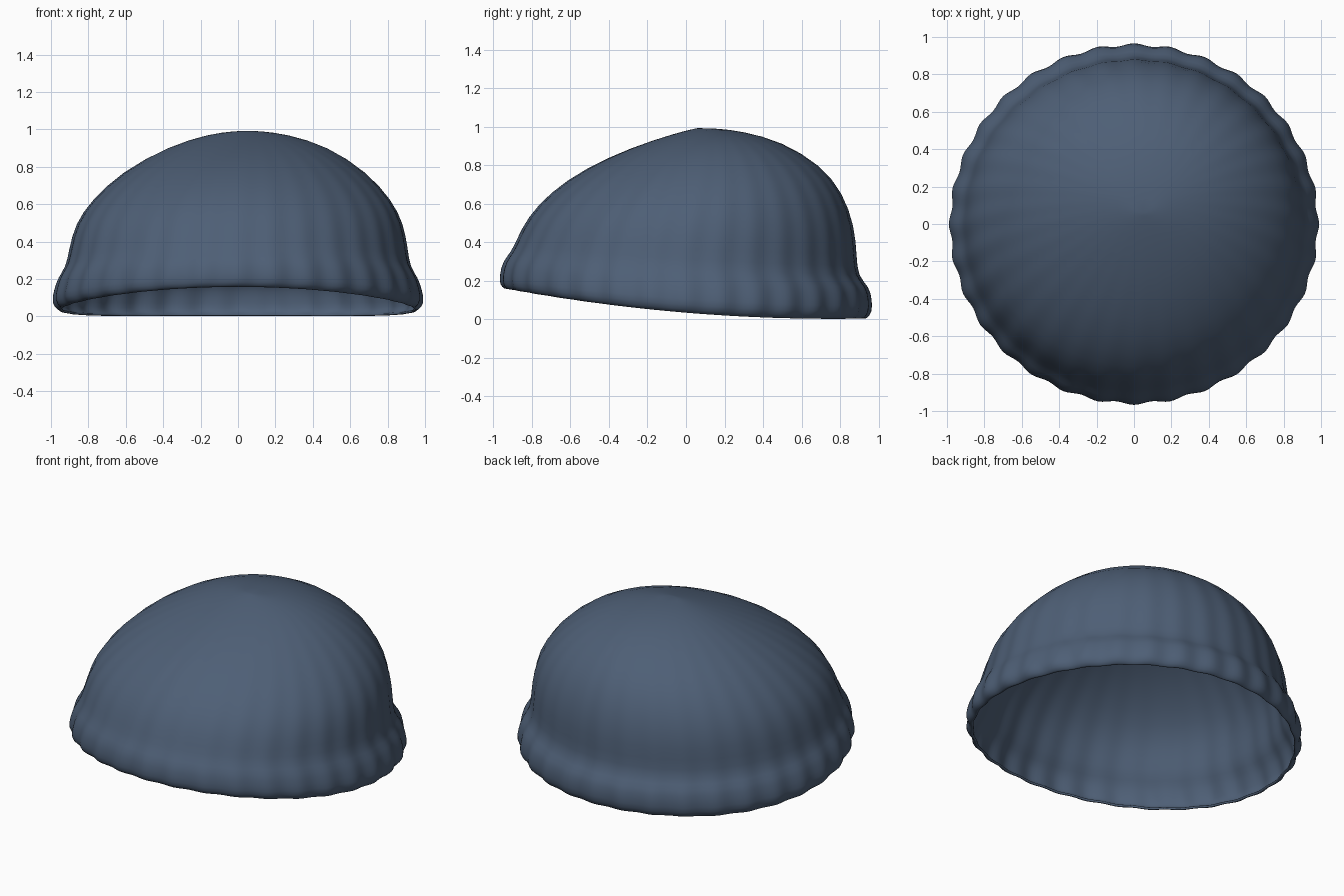
import bpy, bmesh, math

SEGS = 128
RIBS = 32

# One row per ring, rim to crown:
# right, left, front, back extents, height at front / side / back, rib depth
RINGS = [
    (0.945, 0.945, 0.930, 0.925, 0.158, 0.035, 0.004, 0.010),
    (0.965, 0.965, 0.945, 0.940, 0.156, 0.030, 0.000, 0.016),
    (1.003, 1.003, 0.972, 0.972, 0.178, 0.070, 0.035, 0.024),
    (0.988, 0.988, 0.972, 0.970, 0.230, 0.140, 0.100, 0.022),
    (0.965, 0.965, 0.955, 0.955, 0.300, 0.210, 0.170, 0.018),
    (0.922, 0.922, 0.912, 0.895, 0.347, 0.262, 0.220, 0.012),
    (0.910, 0.905, 0.882, 0.888, 0.410, 0.360, 0.330, 0.012),
    (0.887, 0.872, 0.825, 0.878, 0.530, 0.495, 0.480, 0.010),
    (0.825, 0.785, 0.705, 0.815, 0.660, 0.620, 0.660, 0.008),
    (0.690, 0.625, 0.525, 0.700, 0.783, 0.772, 0.800, 0.006),
    (0.480, 0.370, 0.285, 0.500, 0.892, 0.910, 0.922, 0.003),
    (0.260, 0.155, 0.050, 0.290, 0.967, 0.975, 0.977, 0.0),
    (0.120, 0.020, -0.040, 0.160, 0.988, 0.990, 0.990, 0.0),
]


def ring_point(ring, t):
    """Point on a ribbed, tilted ellipse at angle t."""
    right, left, front, back, zf, zs, zb, rib = ring
    c, s = math.cos(t), math.sin(t)
    k = 1 - rib * (1 - math.cos(RIBS * t)) / 2
    x = (right - left) / 2 + (right + left) / 2 * k * c
    y = (back - front) / 2 + (back + front) / 2 * k * s
    z = zs + (zb - zf) / 2 * s + ((zb + zf) / 2 - zs) * s * s
    return x, y, z


# Knitted cap: rolled ribbed brim flowing into a lopsided dome
bm = bmesh.new()
loops = [[bm.verts.new(ring_point(r, 2 * math.pi * i / SEGS)) for i in range(SEGS)]
         for r in RINGS]
for low, high in zip(loops, loops[1:]):
    for i in range(SEGS):
        j = (i + 1) % SEGS
        bm.faces.new((low[i], low[j], high[j], high[i]))
crown = bm.verts.new((0.05, 0.06, 0.992))
for i in range(SEGS):
    bm.faces.new((loops[-1][i], loops[-1][(i + 1) % SEGS], crown))
for f in bm.faces:
    f.smooth = True
mesh = bpy.data.meshes.new("knitted_cap")
bm.to_mesh(mesh)
bm.free()
cap = bpy.data.objects.new("knitted_cap", mesh)
bpy.context.collection.objects.link(cap)

# Thin fabric thickness, then smoothing
solid = cap.modifiers.new("fabric_thickness", 'SOLIDIFY')
solid.thickness = 0.015
solid.offset = -1
sub = cap.modifiers.new("smoothing", 'SUBSURF')
sub.levels = sub.render_levels = 1

wool = bpy.data.materials.new("slate_blue_wool")
wool.diffuse_color = (0.076, 0.114, 0.18, 1)
mesh.materials.append(wool)
